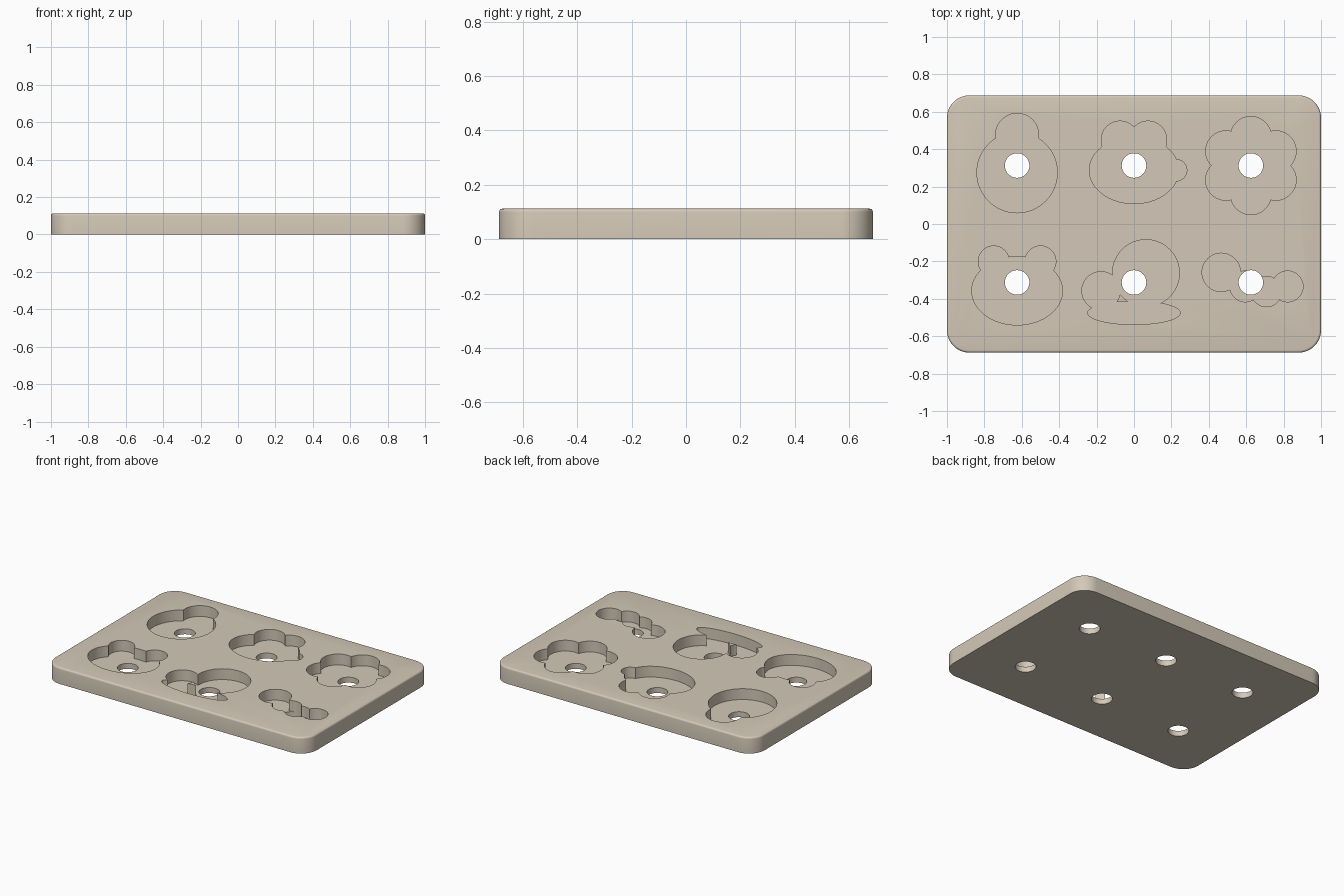
import bpy, bmesh, math

if "Cube" in bpy.data.objects:
    bpy.data.objects.remove(bpy.data.objects["Cube"])

MM = 1 / 80                 # design units to scene units
HALF_X, HALF_Y, HEIGHT = 80, 55, 9
CORNER, FILLET = 9.6, 1.0
FLOOR = 3                   # pocket floor height
HOLE_R = 5.25

mat = bpy.data.materials.new("warm_beige")
mat.diffuse_color = (0.658, 0.584, 0.479, 1)
mat.use_nodes = True
mat.node_tree.nodes["Principled BSDF"].inputs["Base Color"].default_value = mat.diffuse_color


def rounded_rect(inset, steps=16):
    """Outline of the tray, counter-clockwise, shrunk by inset."""
    r = CORNER - inset
    pts = []
    for k, (sx, sy) in enumerate([(1, 1), (-1, 1), (-1, -1), (1, -1)]):
        cx, cy = sx * (HALF_X - CORNER), sy * (HALF_Y - CORNER)
        for i in range(steps + 1):
            a = math.pi / 2 * (k + i / steps)
            pts.append((cx + r * math.cos(a), cy + r * math.sin(a)))
    return pts


def ellipse(cx, cy, rx, ry, steps=72):
    return [(cx + rx * math.cos(2 * math.pi * i / steps),
             cy + ry * math.sin(2 * math.pi * i / steps)) for i in range(steps)]


def loft(name, rings):
    """Closed solid through a stack of (outline, height) rings."""
    bm = bmesh.new()
    loops = [[bm.verts.new((x * MM, y * MM, z * MM)) for x, y in pts] for pts, z in rings]
    n = len(loops[0])
    for lo, hi in zip(loops, loops[1:]):
        for i in range(n):
            j = (i + 1) % n
            bm.faces.new((lo[i], lo[j], hi[j], hi[i]))
    bm.faces.new(loops[0][::-1])
    bm.faces.new(loops[-1])
    me = bpy.data.meshes.new(name)
    bm.to_mesh(me)
    bm.free()
    ob = bpy.data.objects.new(name, me)
    bpy.context.collection.objects.link(ob)
    return ob


# Tray body with rounded corners and a small fillet on the top rim
rings = [(rounded_rect(0), 0)]
for i in range(5):
    a = math.pi / 2 * i / 4
    rings.append((rounded_rect(FILLET * (1 - math.cos(a))),
                  HEIGHT - FILLET + FILLET * math.sin(a)))
tray = loft("mould_tray", rings)
tray.data.materials.append(mat)
bpy.context.view_layer.objects.active = tray
tray.select_set(True)


def carve(outline, bottom):
    """Cut a vertical prism out of the tray."""
    cutter = loft("cutter", [(outline, bottom), (outline, HEIGHT + 5)])
    cutter.hide_render = True
    mod = tray.modifiers.new("cut", 'BOOLEAN')
    mod.operation, mod.solver, mod.object = 'DIFFERENCE', 'EXACT', cutter
    bpy.ops.object.modifier_apply(modifier=mod.name)
    me = cutter.data
    bpy.data.objects.remove(cutter)
    bpy.data.meshes.remove(me)


# Pocket shapes as overlapping ellipses (x, y, rx, ry) around each cell centre
petals = [(12.3 * math.cos(math.radians(a)), 12.3 * math.sin(math.radians(a)), 8.7, 8.7)
          for a in range(30, 390, 60)]
pockets = {
    (-50, 25): [(0, -3, 17.2, 17.2), (0, 13.1, 9.2, 9.2)],                  # pear
    (0, 25): [(0, -2, 19.1, 14.3), (-6, 11, 8, 8), (6, 11, 8, 8),
              (18, -2, 4.6, 4.6)],                                          # eared head
    (50, 25): petals + [(0, 0, 10, 10)],                                    # flower
    (-50, -25): [(0, -3.6, 19.4, 14.6), (-10, 9, 6.6, 6.6),
                 (10, 9, 6.6, 6.6)],                                        # bear head
    (0, -25): [(5.1, 4, 14.3, 14.3), (-14.1, -3.6, 8.2, 8.2),
               (0, -13, 19.8, 5)],                                          # snail
    (50, -25): [(-12.7, 4.3, 8.2, 8.2), (-2.4, -1.7, 6.6, 6.6),
                (6.6, -3.9, 6.5, 6.5), (15.7, -1.7, 6.6, 6.6)],             # caterpillar
}

# Pockets, then a through hole in every cell
for (px, py), parts in pockets.items():
    for x, y, rx, ry in parts:
        carve(ellipse(px + x, py + y, rx, ry), FLOOR)
    carve(ellipse(px, py, HOLE_R, HOLE_R, 48), -5)

bpy.ops.object.shade_smooth_by_angle(angle=math.radians(30))
